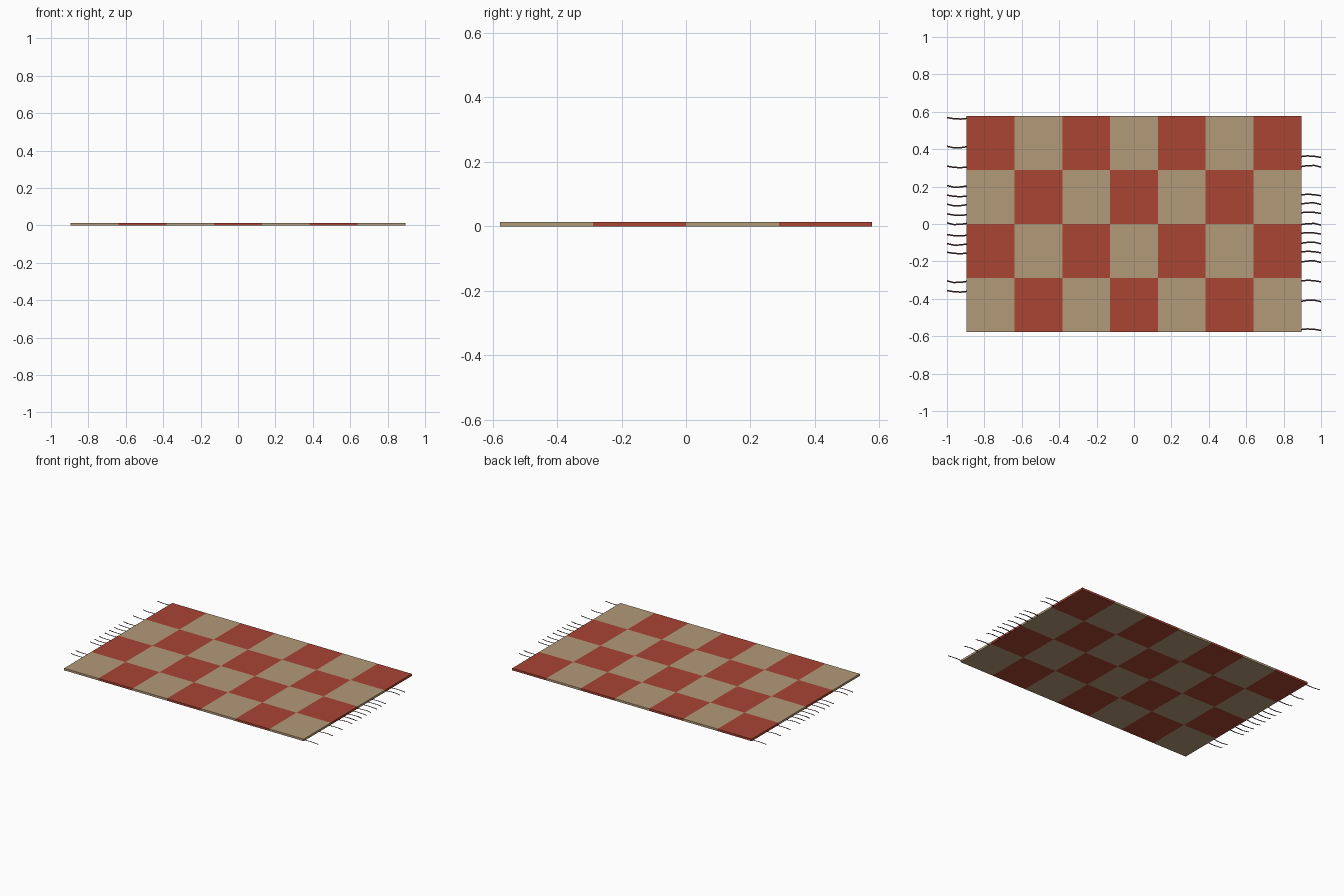
import bpy, bmesh, math

if "Cube" in bpy.data.objects:
    bpy.data.objects.remove(bpy.data.objects["Cube"])

def material(name, rgb):
    m = bpy.data.materials.new(name)
    m.diffuse_color = (*rgb, 1)
    m.use_nodes = True
    m.node_tree.nodes["Principled BSDF"].inputs["Base Color"].default_value = m.diffuse_color
    return m

tan = material("tan wool", (0.45, 0.32, 0.19))
red = material("brick red wool", (0.40, 0.058, 0.034))
dark = material("dark brown thread", (0.055, 0.025, 0.03))

HX, HY, H = 0.895, 0.577, 0.014
NX, NY = 7, 4

def finish(name, bm, mats):
    me = bpy.data.meshes.new(name)
    bm.to_mesh(me)
    bm.free()
    for m in mats:
        me.materials.append(m)
    ob = bpy.data.objects.new(name, me)
    bpy.context.collection.objects.link(ob)
    return ob

# Rug slab: grid of checks, cut through the full thickness
bm = bmesh.new()
bmesh.ops.create_cube(bm, size=1)
for v in bm.verts:
    v.co = (v.co.x * 2 * HX, v.co.y * 2 * HY, (v.co.z + 0.5) * H)
cuts = [((-HX + 2 * HX * i / NX, 0, 0), (1, 0, 0)) for i in range(1, NX)]
cuts += [((0, -HY + 2 * HY * j / NY, 0), (0, 1, 0)) for j in range(1, NY)]
for co, no in cuts:
    bmesh.ops.bisect_plane(bm, geom=bm.verts[:] + bm.edges[:] + bm.faces[:],
                           plane_co=co, plane_no=no)
for f in bm.faces:
    c = f.calc_center_median()
    i = min(NX - 1, int((c.x + HX) / (2 * HX) * NX))
    j = min(NY - 1, int((c.y + HY) / (2 * HY) * NY))
    f.material_index = (i + j) % 2
finish("rug", bm, [tan, red])

# Fringe: flat wavy strands; the left end is the right end turned half round
ROWS = [0.36, 0.31, 0.155, 0.11, 0.06, 0.0, -0.05, -0.10, -0.15, -0.20,
        -0.305, -0.41, -0.565]
WAVES = [[0, 0.004, 0.002, -0.004], [-0.004, 0.002, 0.003, -0.006]]
WIDTH, Z = 0.008, 0.002

def fringe(name, side):
    bm = bmesh.new()
    for k, y in enumerate(ROWS):
        wave = WAVES[k % 2]
        prev = None
        for n, dy in enumerate(wave):
            x = HX - 0.005 + (1.0 - HX + 0.005) * n / (len(wave) - 1)
            pair = [bm.verts.new((side * x, side * (y + dy + s * WIDTH / 2), Z))
                    for s in (-1, 1)]
            if prev:
                bm.faces.new((prev[0], pair[0], pair[1], prev[1]))
            prev = pair
    finish(name, bm, [dark])

fringe("right_fringe", 1)
fringe("left_fringe", -1)
